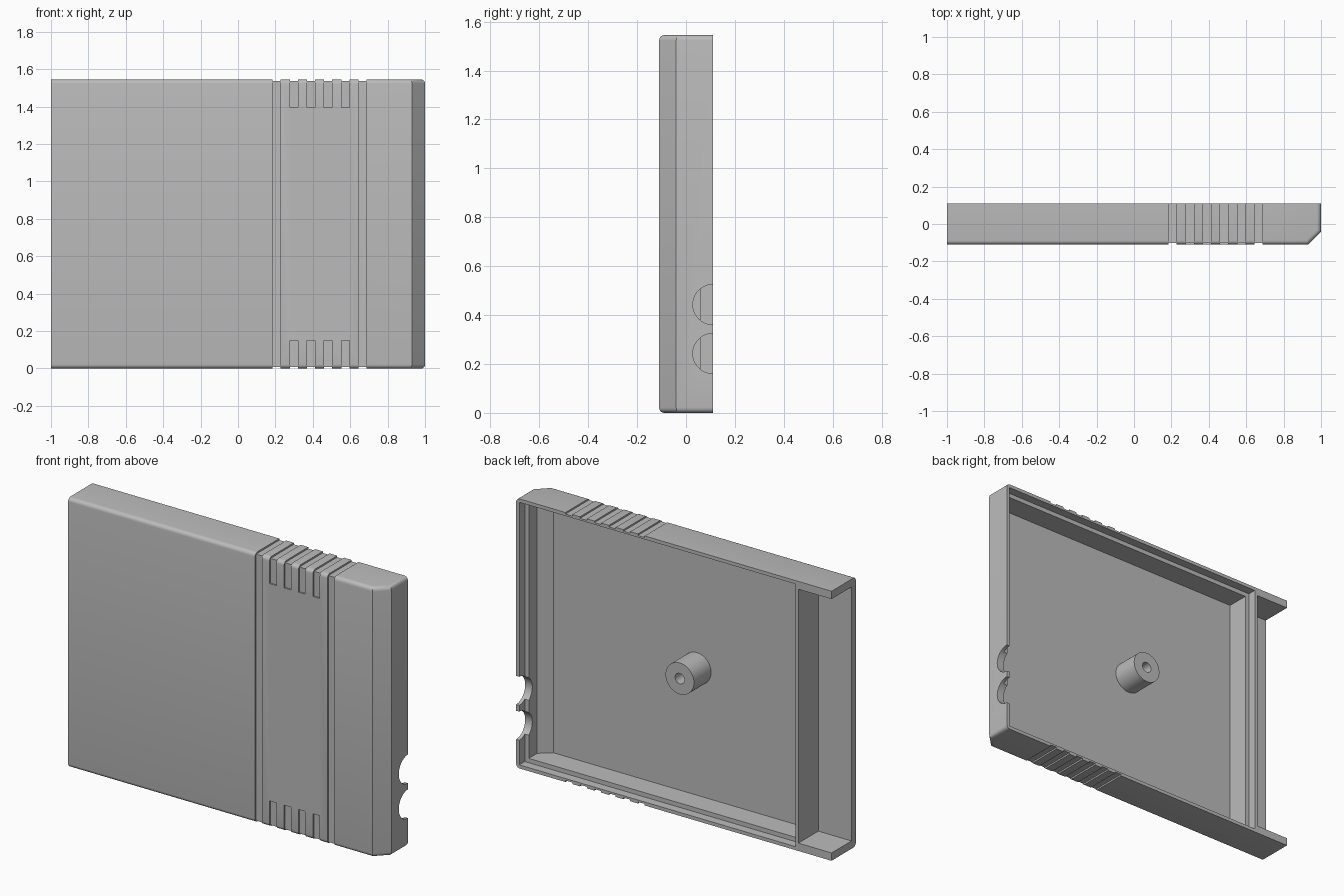
import bpy, bmesh, math

if "Cube" in bpy.data.objects:
    bpy.data.objects.remove(bpy.data.objects["Cube"], do_unlink=True)

H = 1.545          # height
F, B = -0.11, 0.11  # front and back planes
WALL, RIM = 0.045, 0.02
DIVIDER = -0.79

grey = bpy.data.materials.new("plastic_grey")
grey.use_nodes = True
colour = (0.5, 0.5, 0.5, 1)
grey.diffuse_color = colour
grey.node_tree.nodes["Principled BSDF"].inputs["Base Color"].default_value = colour


def prism(bm, points, axis, lo, hi):
    """Extrude a closed 2D outline along an axis (outline uses the other two axes in order)."""
    rings = []
    for level in (lo, hi):
        ring = []
        for p in points:
            co = list(p)
            co.insert(axis, level)
            ring.append(bm.verts.new(co))
        rings.append(ring)
    n = len(points)
    bm.faces.new(rings[0])
    bm.faces.new(rings[1])
    for i in range(n):
        j = (i + 1) % n
        bm.faces.new((rings[0][i], rings[0][j], rings[1][j], rings[1][i]))


def circle(a, b, r, n=48):
    return [(a + r * math.cos(math.tau * i / n), b + r * math.sin(math.tau * i / n)) for i in range(n)]


def finish(bm, name):
    bmesh.ops.recalc_face_normals(bm, faces=bm.faces[:])
    mesh = bpy.data.meshes.new(name)
    bm.to_mesh(mesh)
    bm.free()
    mesh.materials.append(grey)
    obj = bpy.data.objects.new(name, mesh)
    bpy.context.collection.objects.link(obj)
    return obj


def select(obj):
    bpy.ops.object.select_all(action='DESELECT')
    obj.select_set(True)
    bpy.context.view_layer.objects.active = obj


def cut(obj, *prisms):
    """Subtract a set of separate prisms from an object."""
    bm = bmesh.new()
    for p in prisms:
        prism(bm, *p)
    cutter = finish(bm, "cutter")
    cutter.hide_render = True
    mod = obj.modifiers.new("cut", 'BOOLEAN')
    mod.operation, mod.solver, mod.object = 'DIFFERENCE', 'EXACT', cutter
    select(obj)
    bpy.ops.object.modifier_apply(modifier=mod.name)
    bpy.data.objects.remove(cutter, do_unlink=True)


# Outer body with a chamfered side and rounded front and end edges
bm = bmesh.new()
prism(bm, [(-1, F), (0.93, F), (1, -0.04), (1, B), (-1, B)], 2, 0, H)


def rounded(edge):
    a, b = (v.co for v in edge.verts)
    mid = (a + b) / 2
    return abs(a.z - b.z) < 1e-4 and mid.y < B - 0.01 and mid.x > -0.99


bmesh.ops.bevel(bm, geom=[e for e in bm.edges if rounded(e)], offset=0.022,
                segments=5, profile=0.5, affect='EDGES')
shell = finish(bm, "cartridge_shell")

# Main cavity, stepped rim and open connector bay
OPEN = B + 0.1
FLOOR = F + 0.04
inner = 1 - WALL
cut(shell, ([(DIVIDER + WALL, FLOOR), (0.89, FLOOR), (inner, -0.015), (inner, OPEN),
             (DIVIDER + WALL, OPEN)], 2, WALL, H - WALL))
cut(shell, ([(DIVIDER + RIM, 0.06), (1 - RIM, 0.06), (1 - RIM, OPEN), (DIVIDER + RIM, OPEN)],
            2, RIM, H - RIM))
cut(shell, ([(-1.1, FLOOR), (DIVIDER, FLOOR), (DIVIDER, OPEN), (-1.1, OPEN)], 2, WALL, H - WALL))

# Two half-round notches in the side wall
cut(shell, *[(circle(B, z, 0.082), 0, 0.9, 1.1) for z in (0.243, 0.443)])

# Grip grooves: outer two run the full height, inner four stop short
DEPTH, OUT, LENGTH = 0.009, 0.1, 0.15
low, high = DEPTH, H - DEPTH
front = F + DEPTH
full = [(F - OUT, -OUT), (OPEN, -OUT), (OPEN, low), (front, low), (front, high),
        (OPEN, high), (OPEN, H + OUT), (F - OUT, H + OUT)]
bottom = [(F - OUT, -OUT), (OPEN, -OUT), (OPEN, low), (front, low), (front, LENGTH), (F - OUT, LENGTH)]
top = [(y, H - z) for y, z in bottom]
grooves = []
for i in range(6):
    x = 0.185 + i * 0.0918
    for outline in ([full] if i in (0, 5) else [bottom, top]):
        grooves.append((outline, 0, x, x + 0.043))
cut(shell, *grooves)

# Screw post with a blind hole
bm = bmesh.new()
prism(bm, circle(-0.02, H / 2, 0.09), 1, FLOOR - 0.01, 0.085)
post = finish(bm, "screw_post")
cut(post, (circle(-0.02, H / 2, 0.03, 32), 1, FLOOR + 0.01, OPEN))

# Smooth shading with sharp edges kept
for obj in (shell, post):
    select(obj)
    bpy.ops.object.shade_smooth_by_angle(angle=math.radians(30))
